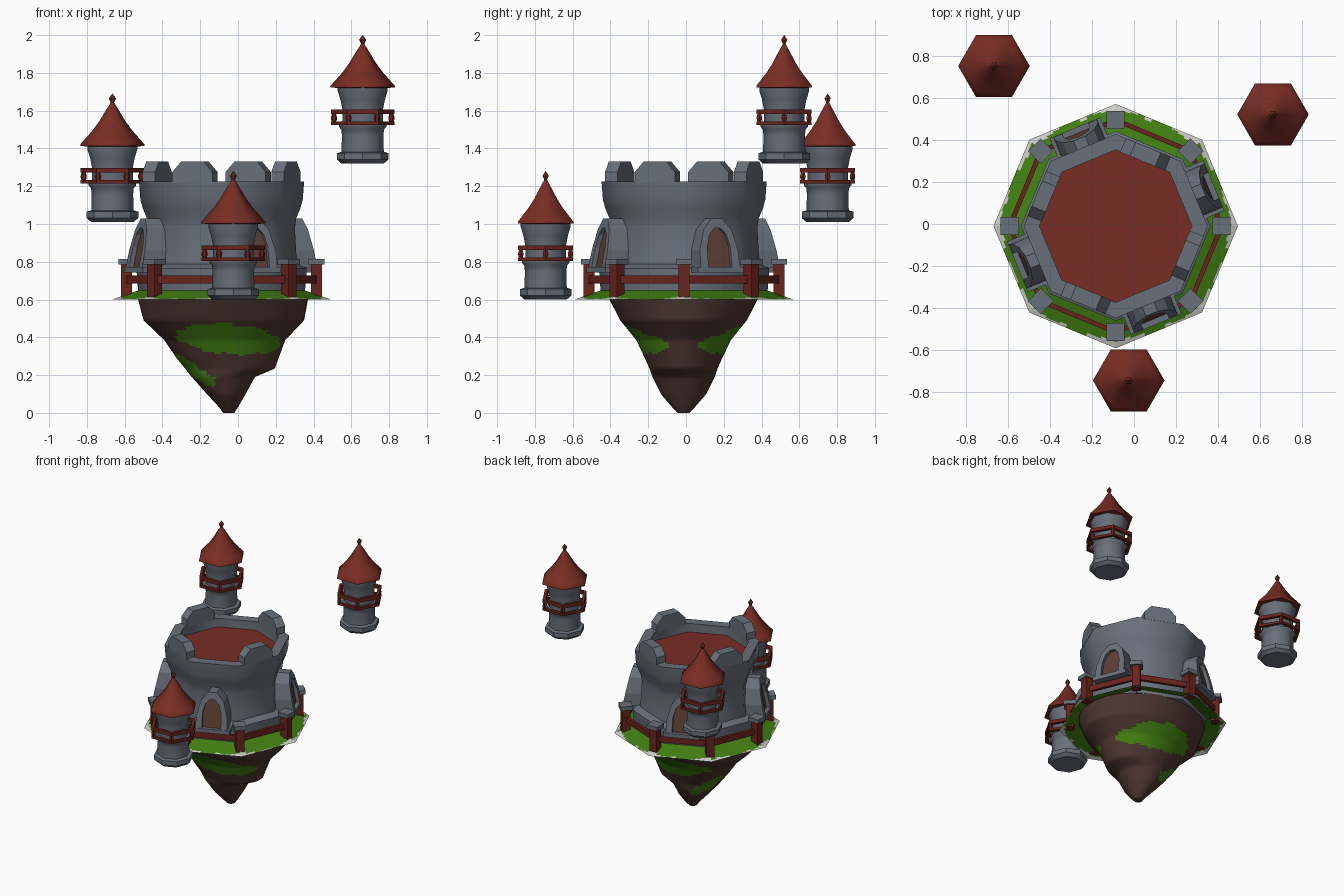
import bpy, bmesh, math
from math import sin, cos, pi, radians

if "Cube" in bpy.data.objects:
    bpy.data.objects.remove(bpy.data.objects["Cube"])

CX, CY = -0.087, -0.01          # centre of the keep


def material(name, rgb):
    m = bpy.data.materials.new(name)
    m.diffuse_color = (*rgb, 1)
    m.use_nodes = True
    m.node_tree.nodes["Principled BSDF"].inputs["Base Color"].default_value = m.diffuse_color
    return m


STONE = material("grey stone", (0.14, 0.162, 0.195))
ROOF = material("red roof", (0.19, 0.026, 0.017))
WOOD = material("dark red wood", (0.145, 0.017, 0.012))
DOOR = material("brown door", (0.11, 0.048, 0.034))
ROCK = material("brown rock", (0.075, 0.036, 0.03))
GRASS = material("green grass", (0.055, 0.215, 0.006))
PALE = material("pale edge", (0.6, 0.6, 0.57))


def make(name, verts, faces, mats, smooth=None, rule=None, recalc=True):
    """Mesh object; rule(face centre) gives the material index."""
    me = bpy.data.meshes.new(name)
    me.from_pydata(verts, [], faces)
    for m in mats:
        me.materials.append(m)
    bm = bmesh.new()
    bm.from_mesh(me)
    if recalc:
        bmesh.ops.recalc_face_normals(bm, faces=bm.faces)
    for f in bm.faces:
        f.smooth = smooth is not None
        if rule:
            f.material_index = rule(f.calc_center_median())
    bm.to_mesh(me)
    bm.free()
    if smooth:
        me.set_sharp_from_angle(angle=radians(smooth))
    ob = bpy.data.objects.new(name, me)
    bpy.context.collection.objects.link(ob)
    return ob


def ring_faces(rows, n, caps=True):
    f = [(r * n + i, r * n + (i + 1) % n, (r + 1) * n + (i + 1) % n, (r + 1) * n + i)
         for r in range(rows - 1) for i in range(n)]
    if caps:
        f += [tuple(range(n))[::-1], tuple(range((rows - 1) * n, rows * n))]
    return f


def lathe(name, profile, sides, mat, x, y, z=0, smooth=50, closed=False):
    """Revolve (radius, height) points; first corner points along +x."""
    verts = [(x + r * cos(2 * pi * i / sides), y + r * sin(2 * pi * i / sides), z + h)
             for r, h in profile for i in range(sides)]
    faces = ring_faces(len(profile), sides, not closed)
    if closed:
        k = (len(profile) - 1) * sides
        faces += [(k + i, k + (i + 1) % sides, (i + 1) % sides, i) for i in range(sides)]
    return make(name, verts, faces, [mat], smooth)


def on_wall(a, u, d, z):
    """Point on the keep wall facing angle a: u sideways, d outwards."""
    return (CX + d * cos(a) - u * sin(a), CY + d * sin(a) + u * cos(a), z)


def slab(name, outline, d0, d1, a, mat):
    n = len(outline)
    verts = [on_wall(a, u, d(z), z) for d in (d0, d1) for u, z in outline]
    return make(name, verts, ring_faces(2, n), [mat])


def box(name, c, size, a, mat):
    sx, sy, sz = (s / 2 for s in size)
    ring = [(-sx, -sy), (sx, -sy), (sx, sy), (-sx, sy)]
    verts = [(c[0] + p * cos(a) - q * sin(a), c[1] + p * sin(a) + q * cos(a), c[2] + h)
             for h in (-sz, sz) for p, q in ring]
    return make(name, verts, ring_faces(2, 4), [mat])


# --- floating rock: (z, left x, right x, half depth) sections
SECTIONS = [(0.0, -.08, -.02, .03), (.03, -.10, .0, .06), (.10, -.165, .04, .12),
            (.19, -.245, .09, .165), (.235, -.28, .195, .18), (.29, -.325, .215, .205),
            (.385, -.39, .25, .25), (.49, -.50, .35, .335), (.625, -.535, .375, .405)]
N = 56
verts, rows = [], 0
for s, t in zip(SECTIONS, SECTIONS[1:]):
    steps = max(2, round((t[0] - s[0]) / 0.011))
    for k in range(steps + (t is SECTIONS[-1])):
        z, l, r, d = (p + (q - p) * k / steps for p, q in zip(s, t))
        verts += [((l + r) / 2 + (r - l) / 2 * cos(2 * pi * i / N),
                   -0.013 + d * sin(2 * pi * i / N), z) for i in range(N)]
        rows += 1


def moss(c):
    w = 0.1 * sin(41 * c.x + 23 * c.z) + 0.08 * sin(97 * c.x)
    patch = ((c.x + .045) / .275) ** 2 + ((c.z - .388 + .08 * c.x) / .08) ** 2 < 1 + w
    streak = (-.36 < c.x < -.12 and abs(c.z - .155 + .6 * (c.x + .12)) < .03 + .06 * w
              and abs(c.y) > .03)
    return int(patch or streak)


make("rock", verts, ring_faces(rows, N), [ROCK, GRASS], 50, moss)

# --- octagonal grass sheet, pale in its corners
N = 96
T = [.3, .75, .85, .89, .91, .93, .95, .97, .985, 1]
verts = []
for t in T:
    for i in range(N):
        a = 2 * pi * i / N
        r = t * .536 / cos(a % (pi / 4) - pi / 8)
        verts.append((CX + r * cos(a), CY + r * sin(a), .6 + .05 * min(1, (1 - t) / .25)))


def edge(c):
    a = math.atan2(c.y - CY, c.x - CX)
    return int(math.hypot(c.x - CX, c.y - CY) > .537 + .009 * sin(19 * a) + .007 * sin(43 * a))


make("grass", verts, ring_faces(len(T), N, False), [GRASS, PALE], None, edge)

# --- keep: plinth, waisted wall with hollow parapet, and sunken red roof
lathe("plinth", [(.44, .62), (.45, .75), (.45, .765), (.40, .79)], 8, STONE, CX, CY)
lathe("keep_wall", [(.405, .76), (.395, .85), (.388, .98), (.395, 1.03), (.418, 1.085),
                    (.43, 1.13), (.437, 1.225), (.362, 1.225), (.362, 1.14), (.34, 1.0)],
      8, STONE, CX, CY, closed=True)
lathe("keep_roof", [(.363, 1.14), (.363, 1.16)], 8, ROOF, CX, CY)

MERLON = [(-.115, 1.22), (.115, 1.22), (.115, 1.275), (.065, 1.33), (-.065, 1.33), (-.115, 1.275)]
OUTER = [(-.112, .765), (-.11, .86), (-.08, .97), (-.03, 1.03), (.03, 1.03), (.08, .97), (.11, .86), (.112, .765)]
INNER = [(-.067, .765), (-.066, .88), (-.048, .945), (-.018, .978), (.018, .978), (.048, .945), (.066, .88), (.067, .765)]


def front(z):
    return .503 - .2 * (z - .765)


for k in range(4):
    # doors and merlons alternate around the eight walls
    slab("merlon", MERLON, lambda z: .333, lambda z: .405, radians(67.5 + 90 * k), STONE)
    a = radians(22.5 + 90 * k)
    n = len(OUTER)
    verts = [on_wall(a, u, d, z) for line in (OUTER, INNER) for u, z in line
             for d in (front(z), .33)]
    faces = []
    for i in range(n - 1):
        o, p, q, r = 2 * i, 2 * i + 2, 2 * (n + i), 2 * (n + i) + 2
        faces += [(o, p, r, q), (o + 1, q + 1, r + 1, p + 1), (o, o + 1, p + 1, p), (q, r, r + 1, q + 1)]
    for i in (0, n - 1):
        faces.append((2 * i, 2 * i + 1, 2 * (n + i) + 1, 2 * (n + i)))
    make("door_frame", verts, faces, [STONE])
    slab("door", INNER, lambda z: .34, lambda z: front(z) - .025, a, DOOR)
    box("door_sill", on_wall(a, 0, .43, .757), (.15, .26, .03), a, STONE)

# --- fence: a post at each corner with a rail between
R = .503
for k in range(8):
    a = k * pi / 4
    x, y = CX + R * cos(a), CY + R * sin(a)
    box("fence_post", (x, y, .70), (.057, .057, .18), a, WOOD)
    box("post_cap", (x, y, .80), (.086, .086, .03), a, STONE)
    m, h = a + pi / 8, R * cos(pi / 8)
    box("fence_rail", on_wall(m, 0, h, .707), (.022, 2 * R * sin(pi / 8), .042), m, WOOD)


# --- floating turrets
def turret(x, y, z):
    lathe("turret_base", [(.112, 0), (.137, .022), (.137, .055), (.112, .062)], 8, STONE, x, y, z, 35)
    lathe("turret_column", [(.112, .055), (.11, .15), (.113, .18), (.126, .195), (.126, .208)],
          8, STONE, x, y, z)
    lathe("turret_drum", [(.108, .20), (.108, .29), (.118, .34), (.132, .385), (.132, .41)],
          8, STONE, x, y, z)
    for h0, h1 in ((.205, .222), (.262, .287)):
        lathe("turret_rail", [(.168, h0), (.168, h1), (.143, h1), (.143, h0)], 6, WOOD, x, y, z, 35, True)
    for i in range(6):
        a = i * pi / 3
        lathe("baluster", [(.009, .215), (.016, .235), (.016, .245), (.009, .27)], 6, WOOD,
              x + .152 * cos(a), y + .152 * sin(a), z)
    lathe("turret_roof", [(.13, .40), (.17, .403), (.17, .412), (.145, .44), (.105, .485),
                          (.07, .533), (.042, .58), (.018, .618), (.008, .635)], 6, ROOF, x, y, z, 55)
    lathe("finial", [(.008, .62), (.009, .635), (.019, .655), (.001, .68)], 6, ROOF, x, y, z, 40)


for place in ((.66, .52, 1.32), (-.665, .75, 1.01), (-.025, -.743, .60)):
    turret(*place)
